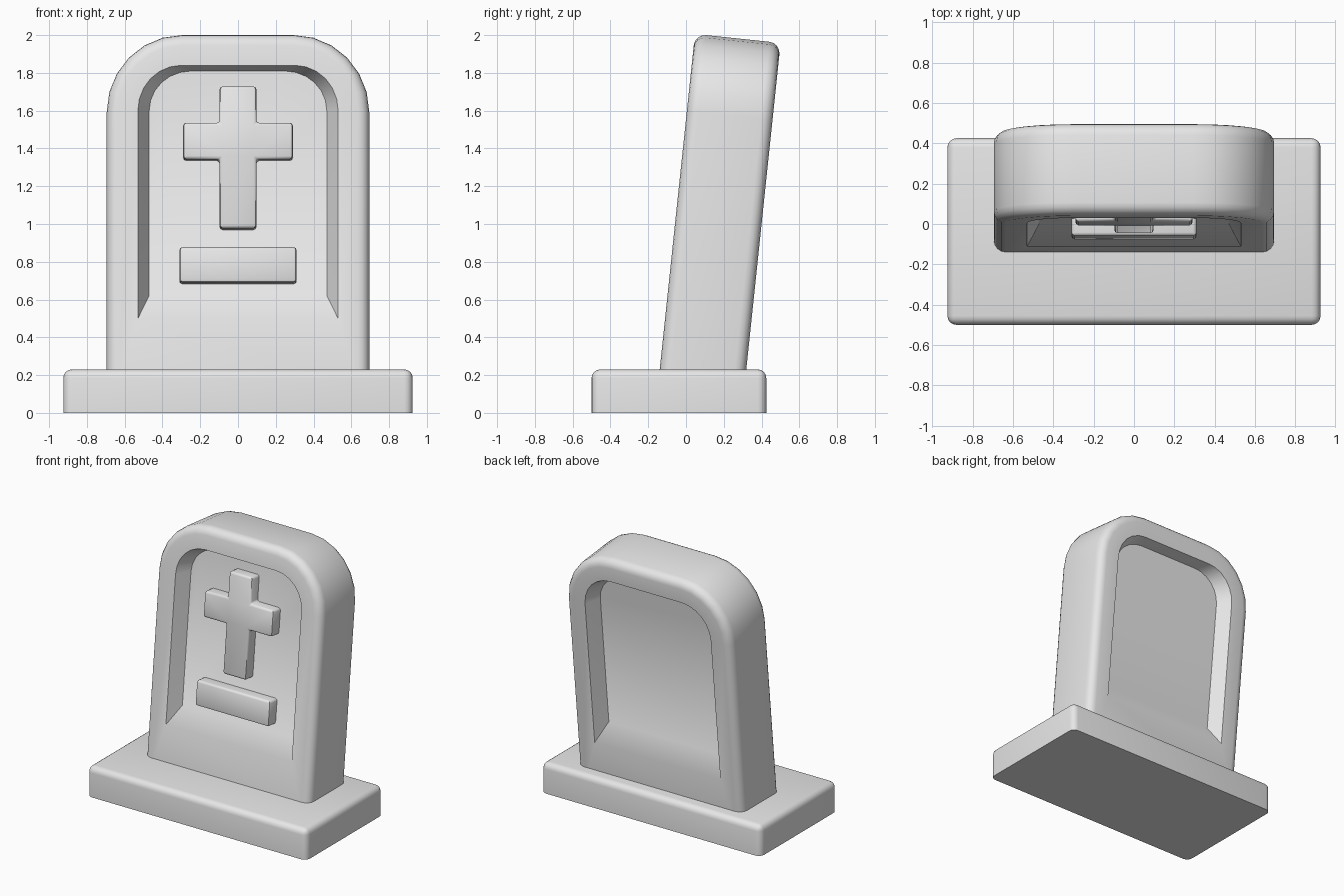
import bpy
import bmesh
from math import sin, cos, pi, radians

if "Cube" in bpy.data.objects:
    bpy.data.objects.remove(bpy.data.objects["Cube"], do_unlink=True)

stone = bpy.data.materials.new("grey stone")
stone.use_nodes = True
GREY = (0.8, 0.8, 0.8, 1)
stone.diffuse_color = GREY
stone.node_tree.nodes["Principled BSDF"].inputs["Base Color"].default_value = GREY

HALF = 0.228    # half thickness of the slab
FLOOR = 0.128   # distance of the recessed panels from the slab's middle
ROUND = 0.06    # rounding of the slab's rim


def finish(name, bm, leaning=False, angle=45):
    """Turn a bmesh into a smooth shaded stone object."""
    bmesh.ops.recalc_face_normals(bm, faces=bm.faces[:])
    mesh = bpy.data.meshes.new(name)
    bm.to_mesh(mesh)
    bm.free()
    mesh.materials.append(stone)
    obj = bpy.data.objects.new(name, mesh)
    bpy.context.collection.objects.link(obj)
    if leaning:
        obj.location = (0, 0.09, 0.23)
        obj.rotation_euler = (radians(-6), 0, 0)
    bpy.ops.object.select_all(action="DESELECT")
    obj.select_set(True)
    bpy.context.view_layer.objects.active = obj
    bpy.ops.object.shade_smooth_by_angle(angle=radians(angle))
    return obj


def arch(width, top, bottom, rx, rz, steps=6):
    """Outline of a round-shouldered arch, from bottom right to bottom left."""
    arc = [(width - rx + rx * cos(a), top - rz + rz * sin(a))
           for a in (i * pi / 2 / steps for i in range(steps + 1))]
    right = [(width, bottom)] + arc
    return right + [(-x, z) for x, z in reversed(right)]


def prism(outline, y0, y1):
    """Extrude an outline in the x-z plane from y0 to y1."""
    bm = bmesh.new()
    face = bm.faces.new([bm.verts.new((x, y0, z)) for x, z in outline])
    ext = bmesh.ops.extrude_face_region(bm, geom=[face])
    verts = [g for g in ext["geom"] if isinstance(g, bmesh.types.BMVert)]
    bmesh.ops.translate(bm, verts=verts, vec=(0, y1 - y0, 0))
    return bm


# Base plinth, rounded everywhere but underneath
bm = bmesh.new()
bmesh.ops.create_cube(bm, size=1)
for v in bm.verts:
    v.co = (v.co.x * 1.85, v.co.y * 0.925 - 0.0375, (v.co.z + 0.5) * 0.23)
edges = [e for e in bm.edges if max(v.co.z for v in e.verts) > 0.1]
bmesh.ops.bevel(bm, geom=edges, offset=0.045, segments=4, profile=0.5, affect="EDGES")
finish("base_plinth", bm)

# Leaning slab: rings from the recessed panel, over the rim, to the other side
front = [(FLOOR, arch(0.47, 1.575, 0.38, 0.22, 0.21)),
         (HALF, arch(0.53, 1.595, 0.247, 0.23, 0.24))]
for k in range(5):
    a = k * pi / 8
    d = ROUND * (1 - sin(a))
    front.append((HALF - ROUND * (1 - cos(a)),
                  arch(0.695 - d, 1.762 - d, -0.1, 0.4 - d, 0.41 - d)))
layers = [(-y, pts) for y, pts in front] + list(reversed(front))
bm = bmesh.new()
rings = [[bm.verts.new((x, y, z)) for x, z in pts] for y, pts in layers]
for r0, r1 in zip(rings, rings[1:]):
    for i in range(len(r0)):
        j = (i + 1) % len(r0)
        bm.faces.new((r0[i], r0[j], r1[j], r1[i]))
bm.faces.new(rings[0])
bm.faces.new(rings[-1])
finish("headstone_slab", bm, leaning=True)

# Raised cross on the front panel
right = [(0.097, 0.73), (0.097, 1.098), (0.29, 1.098),
         (0.29, 1.292), (0.097, 1.292), (0.097, 1.486)]
cross = right + [(-x, z) for x, z in reversed(right)]
bar = [(-0.31, 0.442), (0.31, 0.442), (0.31, 0.63), (-0.31, 0.63)]

# Cross and blank plaque share the same rounded relief
for name, outline in (("cross_relief", cross), ("plaque_relief", bar)):
    bm = prism(outline, -FLOOR + 0.02, -HALF + 0.013)
    rim = [e for e in bm.edges if max(v.co.y for v in e.verts) < -FLOOR
           or abs(e.verts[0].co.y - e.verts[1].co.y) > 0.01]
    bmesh.ops.bevel(bm, geom=rim, offset=0.016, segments=2, profile=0.5, affect="EDGES")
    finish(name, bm, leaning=True)
